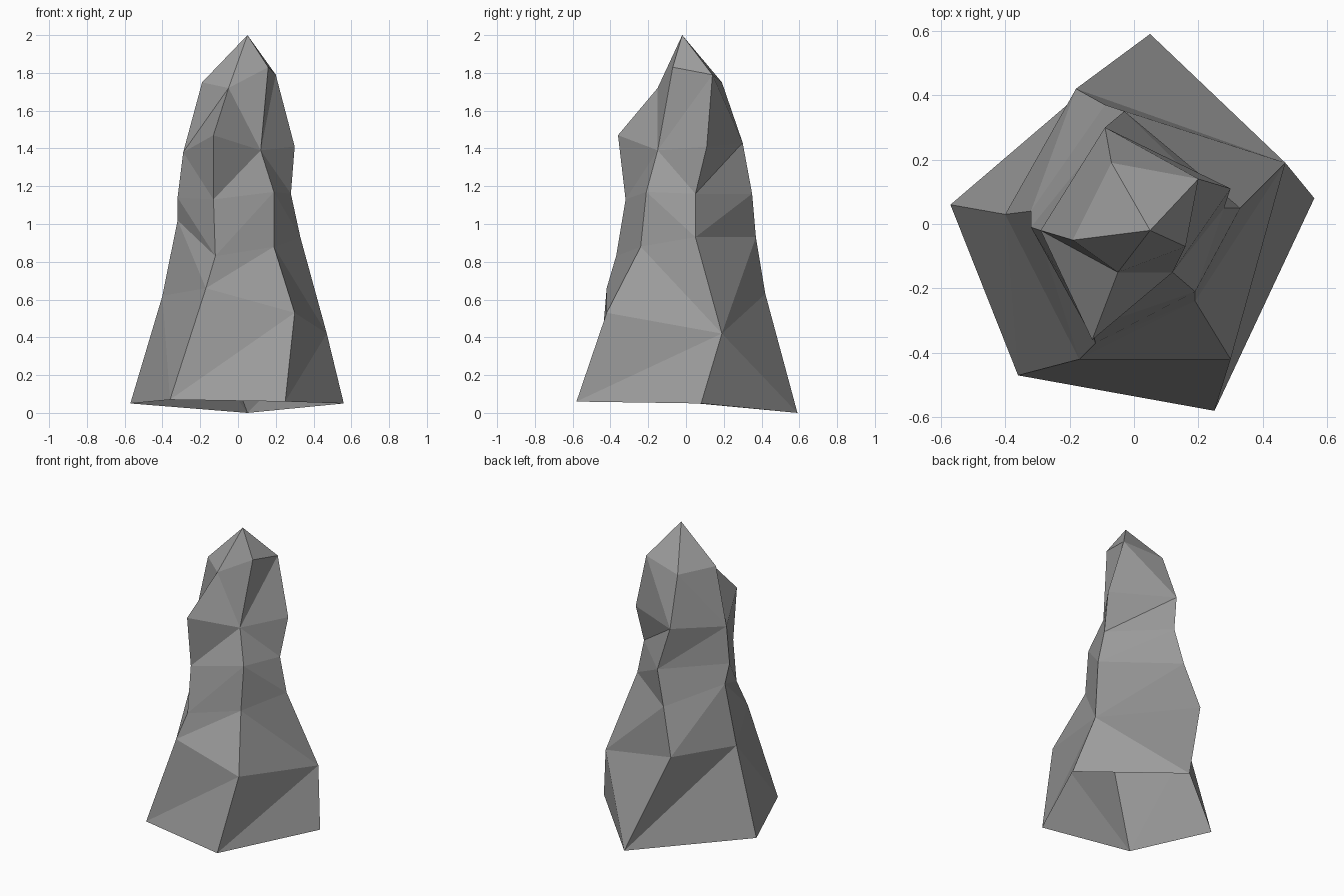
import bpy
import bmesh

default_cube = bpy.data.objects.get("Cube")
if default_cube:
    bpy.data.objects.remove(default_cube, do_unlink=True)


def make_material(name, colour):
    material = bpy.data.materials.new(name)
    material.use_nodes = True
    material.diffuse_color = colour
    shader = next(n for n in material.node_tree.nodes if n.type == "BSDF_PRINCIPLED")
    shader.inputs["Base Color"].default_value = colour
    shader.inputs["Roughness"].default_value = 0.9
    return material


# Five ridge lines of the rock spire, each climbing from the ground to the crown
ridge_back = [(.05, .59, 0), (-.18, .42, .63), (-.09, .37, .93),
              (-.03, .35, 1.16), (-.09, .3, 1.43), (-.07, .19, 1.75)]
ridge_left = [(.56, .08, .05), (.47, .19, .42), (.33, .05, .93),
              (.28, .05, 1.16), (.3, .11, 1.41), (.2, .14, 1.79)]
ridge_front_left = [(.25, -.58, .06), (.3, -.42, .53), (.19, -.24, .88),
                    (.19, -.21, 1.17), (.12, -.15, 1.39), (.16, -.07, 1.83)]
ridge_front_right = [(-.36, -.47, .07), (-.17, -.42, .66), (-.12, -.37, .83),
                     (-.13, -.32, 1.13), (-.13, -.36, 1.47), (-.05, -.15, 1.72)]
ridge_right = [(-.57, .06, .05), (-.4, .03, .62), (-.32, .04, 1.02),
               (-.32, -.01, 1.14), (-.29, -.02, 1.38), (-.19, -.05, 1.75)]
peak = (.05, -.02, 2)

# Each ridge with the creases of the facets between it and the next ridge:
# R climbs towards the next ridge, L climbs back from it
ridges = [(ridge_back, "RLLLR"), (ridge_left, "LRRRL"),
          (ridge_front_left, "LLLLR"), (ridge_front_right, "RRRRL"),
          (ridge_right, "LLLLR")]


def build_spire(name, material):
    bm = bmesh.new()
    columns = [[bm.verts.new(point) for point in path] for path, _ in ridges]
    tip = bm.verts.new(peak)
    for index, (_, creases) in enumerate(ridges):
        here = columns[index]
        beside = columns[(index + 1) % len(columns)]
        # Faceted sides
        for level, crease in enumerate(creases):
            low, high = here[level], here[level + 1]
            next_low, next_high = beside[level], beside[level + 1]
            if crease == "R":
                bm.faces.new((low, high, next_high))
                bm.faces.new((low, next_high, next_low))
            else:
                bm.faces.new((low, high, next_low))
                bm.faces.new((high, next_high, next_low))
        # Pointed crown
        bm.faces.new((here[-1], tip, beside[-1]))
    # The underside stays open; point every facet outwards
    bmesh.ops.recalc_face_normals(bm, faces=bm.faces[:])
    if sum(f.normal.dot(f.calc_center_median()) for f in bm.faces) < 0:
        bmesh.ops.reverse_faces(bm, faces=bm.faces[:])
    mesh = bpy.data.meshes.new(name)
    bm.to_mesh(mesh)
    bm.free()
    mesh.materials.append(material)
    spire = bpy.data.objects.new(name, mesh)
    bpy.context.collection.objects.link(spire)
    return spire


stone = make_material("stone_grey", (.33, .33, .33, 1))
build_spire("rock_spire", stone)
